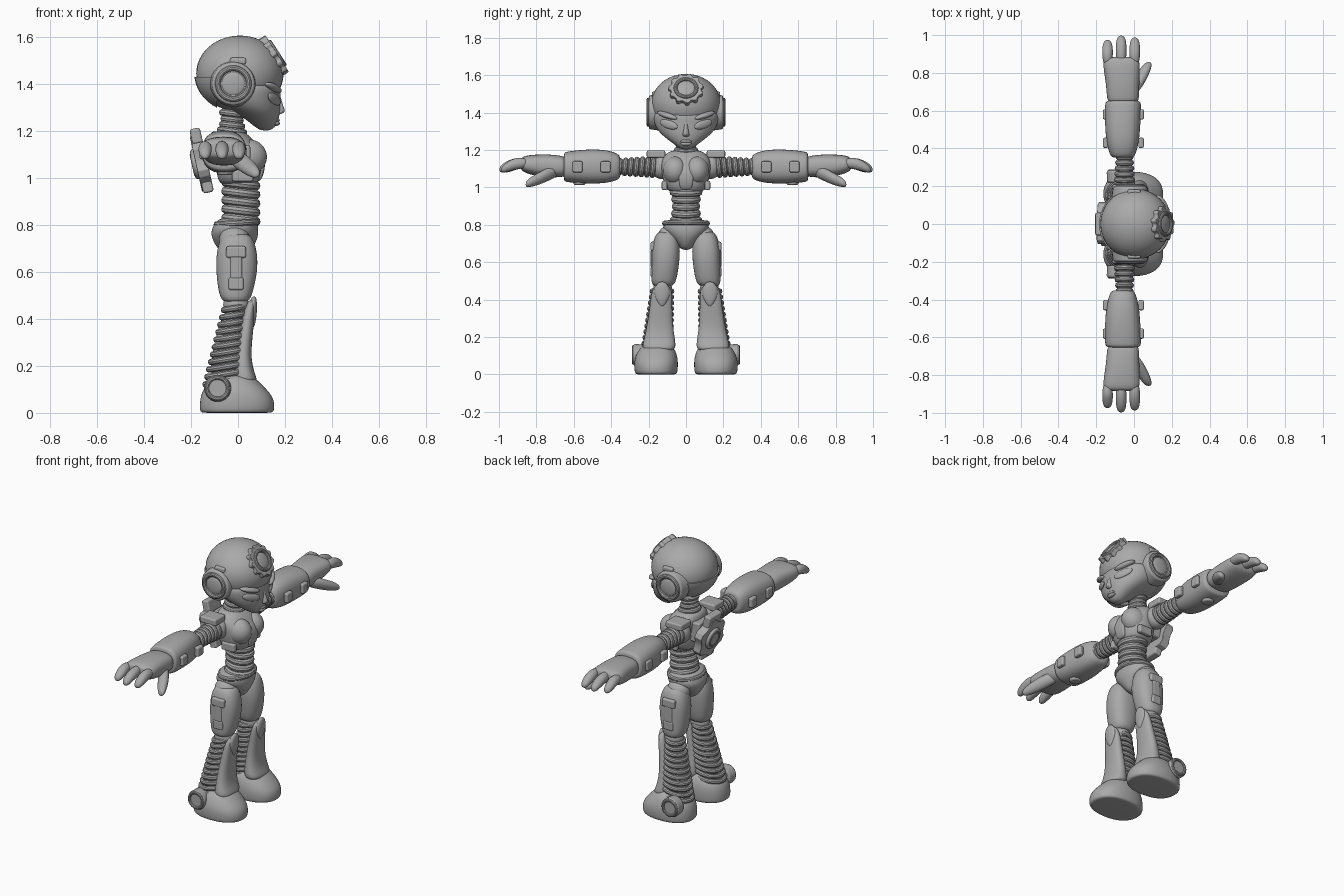
import bpy, bmesh
from math import sin, cos, pi, tau, copysign
from mathutils import Matrix, Vector

cube = bpy.data.objects.get("Cube")
if cube:
    bpy.data.objects.remove(cube)

grey = bpy.data.materials.new("plain grey")
grey.use_nodes = True
GREY = (0.4, 0.4, 0.4, 1)
grey.diffuse_color = GREY
grey.node_tree.nodes["Principled BSDF"].inputs["Base Color"].default_value = GREY

X, Y, Z = Vector((1, 0, 0)), Vector((0, 1, 0)), Vector((0, 0, 1))


def finish(name, bm, subsurf=0, bevel=0):
    bmesh.ops.recalc_face_normals(bm, faces=bm.faces)
    for face in bm.faces:
        face.smooth = True
    if not subsurf and not bevel:
        for edge in bm.edges:
            edge.smooth = edge.calc_face_angle(0) < 0.6
    mesh = bpy.data.meshes.new(name)
    bm.to_mesh(mesh)
    bm.free()
    mesh.materials.append(grey)
    obj = bpy.data.objects.new(name, mesh)
    bpy.context.collection.objects.link(obj)
    if bevel:
        mod = obj.modifiers.new("bevel", 'BEVEL')
        mod.width, mod.segments, mod.harden_normals = bevel, 2, True
    if subsurf:
        mod = obj.modifiers.new("subsurf", 'SUBSURF')
        mod.levels = mod.render_levels = subsurf
    return obj


def skin(bm, loops, closed=False):
    rows = [[bm.verts.new(p) for p in loop] for loop in loops]
    n = len(rows[0])
    for k in range(len(rows) if closed else len(rows) - 1):
        low, high = rows[k], rows[(k + 1) % len(rows)]
        for i in range(n):
            j = (i + 1) % n
            bm.faces.new((low[i], low[j], high[j], high[i]))
    if not closed:
        bm.faces.new(rows[0])
        bm.faces.new(rows[-1])


def loft(name, sections, across, power=2.0, side=1, count=16):
    """Sections are x, y, z, half width along x, half width along 'across'."""
    def bend(v):
        return copysign(abs(v) ** (2 / power), v)
    bm = bmesh.new()
    loops = []
    for x, y, z, a, b in sections:
        c = Vector((x, y * side, z))
        loops.append([c + X * a * bend(cos(tau * i / count)) + across * b * bend(sin(tau * i / count))
                      for i in range(count)])
    skin(bm, loops)
    return finish(name, bm, subsurf=2)


def facing(centre, axis):
    return Matrix.Translation(centre) @ Z.rotation_difference(Vector(axis)).to_matrix().to_4x4()


def ring(name, centre, axis, rx, ry, minor, count=36, tube=10):
    bm = bmesh.new()
    place = facing(centre, axis)
    loops = []
    for i in range(count):
        t = tau * i / count
        out = [(minor * cos(tau * j / tube), minor * sin(tau * j / tube)) for j in range(tube)]
        loops.append([place @ Vector(((rx - minor + r) * cos(t), (ry - minor + r) * sin(t), h)) for r, h in out])
    skin(bm, loops, closed=True)
    return finish(name, bm)


def disc(name, centre, axis, r_low, r_high, depth, bevel=0.008, count=32):
    bm = bmesh.new()
    bmesh.ops.create_cone(bm, cap_ends=True, segments=count, radius1=r_low, radius2=r_high,
                          depth=depth, matrix=facing(centre, axis))
    return finish(name, bm, bevel=bevel)


def ball(name, centre, radii, turn=None):
    bm = bmesh.new()
    place = Matrix.Translation(centre) @ (turn or Matrix()) @ Matrix.Diagonal((*radii, 1))
    bmesh.ops.create_uvsphere(bm, u_segments=40, v_segments=24, radius=1, matrix=place)
    return finish(name, bm)


def box(name, centre, size, tilt=0, bevel=0.01):
    bm = bmesh.new()
    place = Matrix.Translation(centre) @ Matrix.Rotation(tilt, 4, 'Y') @ Matrix.Diagonal((*size, 1))
    bmesh.ops.create_cube(bm, size=1, matrix=place)
    return finish(name, bm, bevel=bevel)


def gear(name, centre, axis, radius, teeth, depth, notch=0.88):
    bm = bmesh.new()
    place = facing(centre, axis)
    steps = teeth * 4
    outline = [(radius * (1 if i % 4 < 2 else notch), tau * i / steps) for i in range(steps)]
    skin(bm, [[place @ Vector((r * cos(t), r * sin(t), h)) for r, t in outline] for h in (-depth / 2, depth / 2)])
    return finish(name, bm, bevel=0.004)


# Head and face
skull = Vector((0.008, 0, 1.445))
ball("cranium", skull, (0.186, 0.186, 0.162))
loft("face", [(.118, 0, 1.202, .02, .02), (.115, 0, 1.22, .048, .05), (.1, 0, 1.26, .078, .105),
              (.062, 0, 1.30, .122, .155), (.037, 0, 1.36, .147, .182), (.02, 0, 1.43, .172, .184)], Y)
loft("nose", [(.168, 0, 1.27, .012, .016), (.18, 0, 1.283, .026, .02), (.172, 0, 1.31, .018, .012),
              (.165, 0, 1.36, .016, .012)], Y)
for level, size in ((1.247, .01), (1.233, .011)):
    ball("lip", (.163, 0, level), (.015, .03, size))

# Raised panel on the back of the head
bm = bmesh.new()
bmesh.ops.create_uvsphere(bm, u_segments=40, v_segments=24, radius=1,
                          matrix=Matrix.Translation(skull) @ Matrix.Diagonal((.194, .194, .168, 1)))
for point, normal in (((-.09, 0, 0), X), ((0, 0, 1.43), Z)):
    geom = bm.verts[:] + bm.edges[:] + bm.faces[:]
    bmesh.ops.bisect_plane(bm, geom=geom, plane_co=point, plane_no=normal, clear_outer=True)
    bmesh.ops.holes_fill(bm, edges=[e for e in bm.edges if e.is_boundary])
finish("back_head_panel", bm)

# Forehead gear with lens
gaze = Vector((0.84, 0, 0.54))
front = Vector((.152, 0, 1.522))
gear("forehead_gear", front, gaze, .094, 11, .034)
ring("forehead_rim", front + gaze * .017, gaze, .066, .066, .01)
ball("forehead_lens", front + gaze * .01, (.014, .052, .052), Matrix.Rotation(-0.57, 4, 'Y'))

for s, label in ((1, "left_"), (-1, "right_")):
    # Eyes, brows and ear pods
    turn = Matrix.Rotation(s * 0.5, 4, 'Z') @ Matrix.Rotation(s * 0.28, 4, 'X')
    ball(label + "eye", (.155, s * .092, 1.337), (.012, .056, .023), turn)
    ball(label + "brow", (.15, s * .1, 1.385), (.025, .062, .016), turn)
    disc(label + "ear_pod", (-.02, s * .165, 1.402), (0, s, 0), .1, .09, .07, .012)
    ring(label + "ear_rim", (-.02, s * .2, 1.402), Y, .078, .078, .012)
    ball(label + "ear_cap", (-.02, s * .198, 1.402), (.05, .01, .05))
    box(label + "ear_tab", (0, s * .168, 1.498), (.07, .03, .03))

    # Shoulders and arm coils
    ball(label + "shoulder_joint", (-.05, s * .13, 1.11), (.062, .06, .065))
    box(label + "shoulder_pad", (-.06, s * .16, 1.178), (.11, .1, .04))
    disc(label + "arm_core", (-.05, s * .26, 1.11), Y, .04, .04, .24)
    for k in range(7):
        r = .06 - .002 * k
        ring(label + "arm_coil", (-.05, s * (.175 + .03 * k), 1.11), (0, 1, .1 * s), r, r, .015)

    # Forearm sleeve with bolts
    loft(label + "forearm", [(-.06, .35, 1.11, .05, .05), (-.06, .36, 1.11, .068, .072), (-.06, .43, 1.112, .088, .092),
                             (-.06, .53, 1.112, .096, .094), (-.058, .635, 1.11, .098, .084),
                             (-.058, .65, 1.11, .092, .078), (-.058, .655, 1.11, .06, .06)], Z, 2.5, s)
    for edge in (-.15, .038):
        for along in (.43, .58):
            box(label + "forearm_bolt", (edge, s * along, 1.11), (.03, .055, .06))
    disc(label + "forearm_stud", (-.055, s * .57, 1.025), Z, .03, .036, .025)

    # Hand, three fingers and thumb
    loft(label + "hand", [(-.058, .64, 1.112, .075, .05), (-.058, .66, 1.112, .087, .058), (-.06, .74, 1.115, .089, .064),
                          (-.065, .82, 1.12, .098, .056), (-.067, .87, 1.125, .098, .044),
                          (-.067, .885, 1.125, .07, .025)], Z, 2.6, s)
    for x, tip in ((-.14, .972), (-.068, .995), (.004, .985)):
        loft(label + "finger", [(x, .84, 1.13, .024, .024), (x, .9, 1.13, .03, .033), (x, tip - .04, 1.115, .029, .03),
                                (x, tip - .01, 1.1, .023, .023), (x, tip + .003, 1.095, .01, .01)], Z, 2, s, 12)
    loft(label + "thumb", [(-.02, .68, 1.09, .03, .03), (.015, .74, 1.07, .04, .038), (.045, .79, 1.045, .035, .034),
                           (.07, .84, 1.025, .027, .026), (.078, .858, 1.015, .012, .012)], Z, 2, s, 12)

    # Chest cup, hip joint and thigh
    ball(label + "chest_cup", (.045, s * .058, 1.09), (.078, .066, .075))
    box(label + "chest_side_clip", (.02, s * .115, 1.01), (.09, .03, .05))
    ball(label + "hip_joint", (-.015, s * .092, .735), (.066, .06, .06))
    loft(label + "thigh", [(-.005, .105, .765, .04, .035), (-.005, .105, .75, .07, .06), (-.005, .107, .68, .09, .078),
                           (-.005, .11, .6, .09, .076), (-.01, .118, .51, .074, .07),
                           (-.01, .122, .48, .06, .06), (-.01, .125, .47, .04, .04)], Y, 2.4, s)
    box(label + "thigh_clip", (-.008, s * .175, .685), (.085, .03, .05))
    box(label + "thigh_strap", (-.008, s * .181, .62), (.05, .016, .1))
    box(label + "thigh_buckle", (-.008, s * .178, .55), (.065, .025, .055))

    # Knee joint, calf core and calf coils
    ball(label + "knee_joint", (-.008, s * .125, .46), (.055, .05, .05))
    loft(label + "calf_core", [(-.015, .125, .46, .04, .045), (-.04, .14, .3, .065, .066),
                               (-.05, .152, .12, .085, .078)], Y, 2, s)
    for k in range(11):
        t = k / 10
        ring(label + "calf_coil", (-.018 - .037 * t, s * (.128 + .027 * t), .445 - .31 * t), (-.16, 0, 1),
             .056 + .042 * t, .066 + .022 * t, .014)

    # Shin guard and knee plate
    loft(label + "shin_guard", [(.062, .128, .485, .012, .025), (.05, .128, .45, .022, .058), (.035, .134, .36, .032, .06),
                                (.018, .14, .25, .036, .072), (.022, .142, .18, .045, .086),
                                (.03, .145, .14, .055, .092), (.03, .145, .125, .04, .07)], Y, 2.4, s)
    loft(label + "knee_plate", [(.06, .128, .36, .01, .008), (.062, .128, .41, .018, .042),
                                (.064, .128, .46, .018, .044), (.068, .128, .498, .01, .018)], Y, 2, s)

    # Boot and ankle disc
    loft(label + "boot", [(-.005, .16, 0, .13, .09), (-.005, .16, .001, .158, .112), (-.004, .16, .02, .163, .118),
                          (-.004, .16, .065, .16, .12), (-.015, .158, .105, .135, .112),
                          (-.015, .155, .145, .095, .092), (-.015, .155, .165, .06, .06)], Y, 2.3, s)
    disc(label + "ankle_disc", (-.087, s * .25, .105), (0, s, 0), .055, .058, .06)
    ring(label + "ankle_rim", (-.087, s * .279, .105), Y, .054, .054, .009)

# Neck rings
disc("neck_core", (-.025, 0, 1.24), Z, .04, .04, .13)
for height, r in ((1.275, .056), (1.25, .05), (1.225, .056), (1.2, .065)):
    ring("neck_ring", (-.025, 0, height), (.12, 0, 1), r, r, .015)

# Torso, chest panel and waist coils
loft("chest", [(.0, 0, .97, .065, .07), (.003, 0, .985, .088, .105), (.005, 0, 1.03, .1, .125), (.008, 0, 1.1, .105, .135),
               (-.015, 0, 1.15, .095, .135), (-.03, 0, 1.19, .07, .1), (-.03, 0, 1.2, .045, .06)], Y, 2.3)
loft("chest_panel", [(.085, 0, .985, .01, .03), (.1, 0, 1.02, .012, .036), (.105, 0, 1.08, .014, .045),
                     (.075, 0, 1.14, .014, .055)], Y, 3)
disc("waist_core", (.01, 0, .9), Z, .066, .066, .2)
for k in range(5):
    ring("waist_coil", (.012, 0, .975 - .038 * k), (.12, 0, 1), .084, .088 - .012 * sin(pi * k / 4), .021)

# Pelvis and belt
loft("pelvis", [(.0, 0, .83, .07, .085), (-.005, 0, .82, .088, .118), (-.014, 0, .78, .104, .13), (-.014, 0, .74, .1, .095),
                (-.012, 0, .69, .07, .04), (-.01, 0, .665, .04, .025)], Y, 2.2)
ring("belt", (-.004, 0, .808), (-.06, 0, 1), .1, .128, .014)

# Backpack with round hatch
lean = -0.22
back = Vector((-.155, 0, 1.065))
away = Vector((-cos(lean), 0, sin(lean)))
box("pack_spine", back + Z * .01, (.045, .12, .28), lean)
gear("pack_plate", back, away, .122, 6, .05, .85)
disc("pack_hatch", back + away * .025, away, .07, .06, .03)
ring("pack_rim", back + away * .035, away, .05, .05, .008)
box("pack_mount", (-.1, 0, 1.1), (.08, .14, .12))
